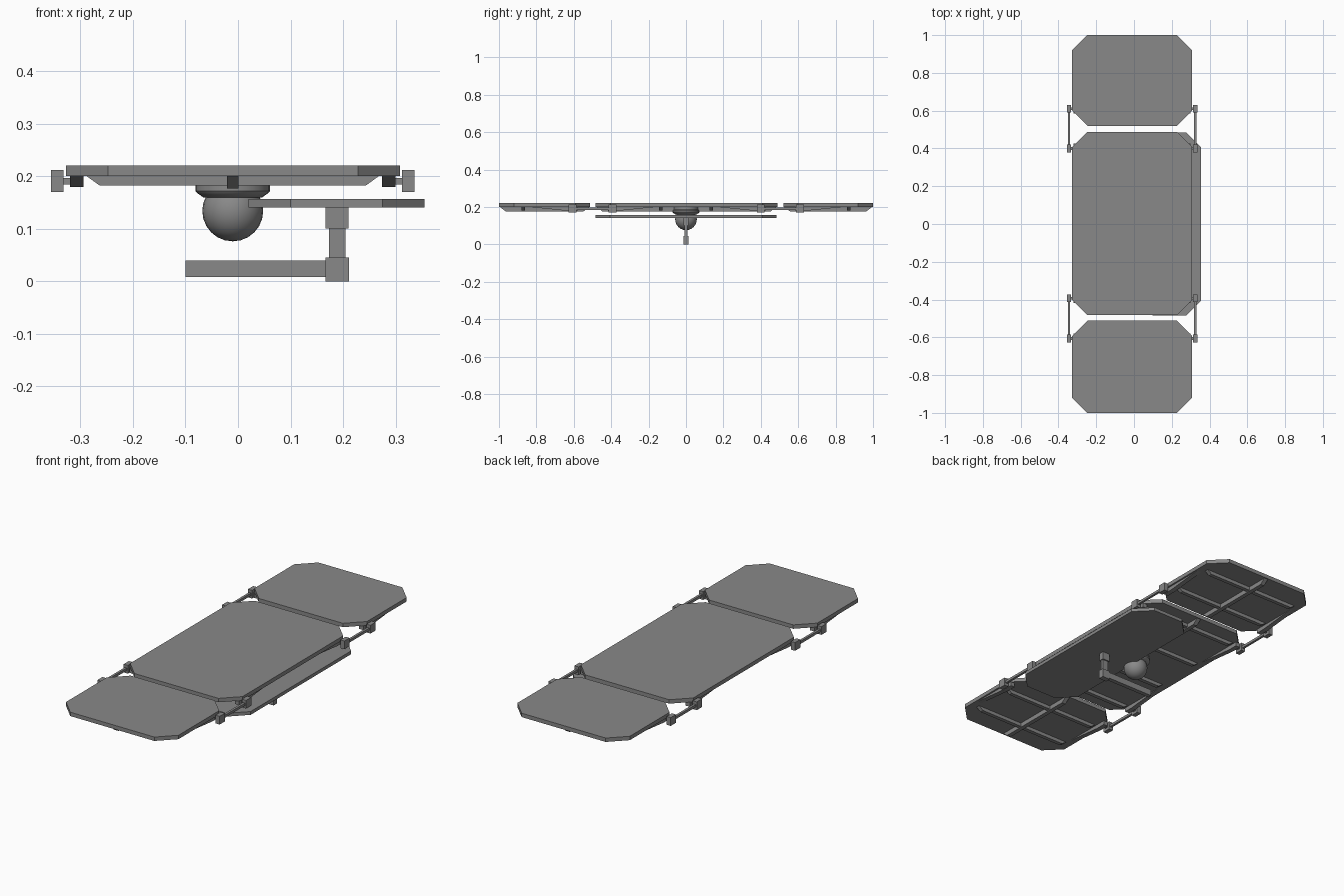
import bpy, bmesh, math
from mathutils import Vector

if "Cube" in bpy.data.objects:
    bpy.data.objects.remove(bpy.data.objects["Cube"])

grey = bpy.data.materials.new("mid grey")
grey.diffuse_color = (0.25, 0.25, 0.25, 1)
grey.use_nodes = True
grey.node_tree.nodes["Principled BSDF"].inputs["Base Color"].default_value = grey.diffuse_color
CX = -0.01            # centre line of the table top
TOP, UNDER = 0.22, 0.20


def finish(name, bm):
    bmesh.ops.recalc_face_normals(bm, faces=bm.faces)
    me = bpy.data.meshes.new(name)
    bm.to_mesh(me)
    bm.free()
    me.materials.append(grey)
    ob = bpy.data.objects.new(name, me)
    bpy.context.collection.objects.link(ob)
    return ob


def prism(name, pts, offset):
    """Extrude a closed outline of 3D points along an offset."""
    bm = bmesh.new()
    face = bm.faces.new([bm.verts.new(p) for p in pts])
    ext = bmesh.ops.extrude_face_region(bm, geom=[face])["geom"]
    bmesh.ops.translate(bm, vec=Vector(offset),
                        verts=[v for v in ext if isinstance(v, bmesh.types.BMVert)])
    return finish(name, bm)


def box(name, x0, x1, y0, y1, z0, z1):
    return prism(name, [(x0, y0, z0), (x1, y0, z0), (x1, y1, z0), (x0, y1, z0)],
                 (0, 0, z1 - z0))


def panel(name, x0, x1, y0, y1, z0, z1, c=0.08):
    """Slab with four cut corners."""
    pts = [(x0 + c, y0), (x1 - c, y0), (x1, y0 + c), (x1, y1 - c),
           (x1 - c, y1), (x0 + c, y1), (x0, y1 - c), (x0, y0 + c)]
    return prism(name, [(x, y, z0) for x, y in pts], (0, 0, z1 - z0))


def beam_x(name, y, half=0.278, w=0.02):
    """Cross rib with sloped ends."""
    prof = [(-half, UNDER), (half, UNDER), (half - 0.025, 0.182), (-half + 0.025, 0.182)]
    return prism(name, [(CX + x, y - w / 2, z) for x, z in prof], (0, w, 0))


def beam_y(name, x, w, prof):
    """Lengthwise beam from a y-z profile."""
    return prism(name, [(x - w / 2, y, z) for y, z in prof], (w, 0, 0))


def lathe(name, profile, segs):
    """Turn an r-z profile about the ball axis."""
    bm = bmesh.new()
    vs = [bm.verts.new((CX + r, 0, z)) for r, z in profile]
    edges = [bm.edges.new(p) for p in zip(vs, vs[1:])]
    bmesh.ops.spin(bm, geom=vs + edges, cent=(CX, 0, 0), axis=(0, 0, 1),
                   angle=2 * math.pi, steps=segs)
    bmesh.ops.remove_doubles(bm, verts=bm.verts, dist=1e-4)
    ob = finish(name, bm)
    bpy.context.view_layer.objects.active = ob
    ob.select_set(True)
    bpy.ops.object.shade_smooth_by_angle(angle=math.radians(35))
    ob.select_set(False)
    return ob


# Table top panels, each with a lengthwise beam and cross ribs underneath
for label, y0, y1, ribs in (("back", 0.52, 1.0, (0.65, 0.87)),
                            ("middle", -0.483, 0.488, (-0.4, -0.135, 0.135, 0.4)),
                            ("front", -1.0, -0.512, (-0.87, -0.65))):
    panel(label + "_panel", -0.327, 0.308, y0, y1, UNDER, TOP)
    beam_y(label + "_spine", CX, 0.022,
           [(y0 + 0.005, UNDER), (y1 - 0.005, UNDER), (y1 - 0.035, 0.177), (y0 + 0.035, 0.177)])
    for y in ribs:
        beam_x(label + "_rib", y)

# Hinge links on both sides: blocks, pins, tapered brackets and rods
for s in (-1, 1):
    side = "right" if s > 0 else "left"
    xb = CX + s * 0.334
    for ya, yb in ((0.4, 0.61), (-0.393, -0.606)):
        box(side + "_rod", xb - 0.006, xb + 0.006, min(ya, yb), max(ya, yb), 0.184, 0.197)
        d = math.copysign(1, ya)
        for y, out in ((ya, -d), (yb, d)):
            box(side + "_hinge_block", xb - 0.0115, xb + 0.0115, y - 0.021, y + 0.021, 0.17, 0.212)
            xi = CX + s * 0.297
            box(side + "_pin", min(xi, xb), max(xi, xb), y - 0.007, y + 0.007, 0.184, 0.197)
            beam_y(side + "_bracket", xi, 0.025,
                   [(y - out * 0.025, UNDER), (y + out * 0.23, UNDER),
                    (y + out * 0.025, 0.179), (y - out * 0.025, 0.179)])

# Ball mount with its collar
lathe("ball", [(0.058 * math.cos(a), 0.134 + 0.058 * math.sin(a))
               for a in [math.radians(-90 + 15 * i) for i in range(13)]], 24)
lathe("collar", [(0, 0.159), (0.055, 0.159), (0.068, 0.168), (0.071, 0.172),
                 (0.071, 0.182), (0.066, 0.187), (0.066, UNDER), (0, UNDER)], 24)

# Lower side shelf
panel("side_shelf", 0.02, 0.355, -0.485, 0.485, 0.14, 0.157)

# Support arm under the shelf
box("upper_socket", 0.167, 0.21, -0.014, 0.014, 0.10, 0.14)
box("post", 0.173, 0.205, -0.008, 0.008, 0.04, 0.105)
box("lower_socket", 0.167, 0.211, -0.014, 0.014, 0.0, 0.045)
box("arm", -0.10, 0.17, -0.011, 0.011, 0.008, 0.04)
